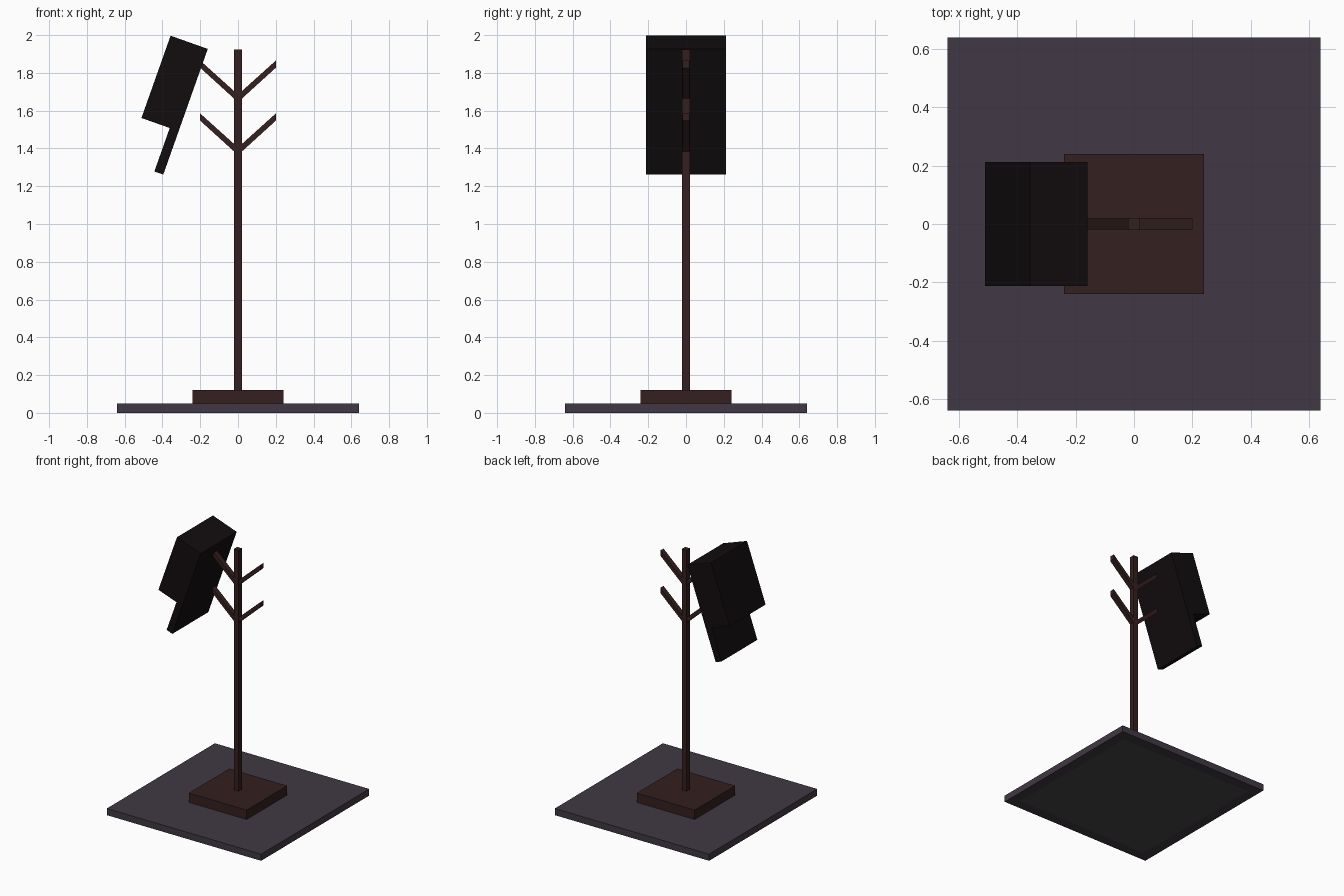
import bpy, bmesh
from math import sin, cos, radians

if "Cube" in bpy.data.objects:
    bpy.data.objects.remove(bpy.data.objects["Cube"])


def material(name, rgb):
    m = bpy.data.materials.new(name)
    m.diffuse_color = (*rgb, 1)
    m.use_nodes = True
    m.node_tree.nodes["Principled BSDF"].inputs["Base Color"].default_value = m.diffuse_color
    return m


slate = material("slate", (0.052, 0.039, 0.056))
pad_grey = material("pad_grey", (0.066, 0.060, 0.066))
wood = material("dark_wood", (0.033, 0.014, 0.013))
felt = material("black_felt", (0.006, 0.004, 0.0045))


def extrude_profile(name, pts, half_y, mat):
    """Extrude an x-z outline symmetrically along y."""
    bm = bmesh.new()
    face = bm.faces.new([bm.verts.new((x, -half_y, z)) for x, z in pts])
    ext = bmesh.ops.extrude_face_region(bm, geom=[face])
    verts = [g for g in ext["geom"] if isinstance(g, bmesh.types.BMVert)]
    bmesh.ops.translate(bm, verts=verts, vec=(0, 2 * half_y, 0))
    bmesh.ops.recalc_face_normals(bm, faces=bm.faces)
    me = bpy.data.meshes.new(name)
    bm.to_mesh(me)
    bm.free()
    me.materials.append(mat)
    ob = bpy.data.objects.new(name, me)
    bpy.context.collection.objects.link(ob)
    return ob


def block(name, half_x, half_y, z0, z1, mat):
    return extrude_profile(name, [(-half_x, z0), (half_x, z0), (half_x, z1), (-half_x, z1)], half_y, mat)


# Floor plate with an inset grey pad on its underside
plate = block("floor_plate", 0.64, 0.64, 0, 0.05, slate)
plate.data.materials.append(pad_grey)
bm = bmesh.new()
bm.from_mesh(plate.data)
bm.normal_update()
under = min(bm.faces, key=lambda f: f.normal.z)
bmesh.ops.inset_region(bm, faces=[under], thickness=0.11)
under.material_index = 1
bm.to_mesh(plate.data)
bm.free()

# Stand foot and pole
block("stand_foot", 0.24, 0.24, 0.05, 0.12, wood)
block("stand_pole", 0.02, 0.02, 0.12, 1.925, wood)

# Two pairs of slanted hooks with vertical end cuts
for level, z in (("lower", 1.365), ("upper", 1.645)):
    for side, s in (("left", -1), ("right", 1)):
        outline = [(0, z), (s * 0.2, z + 0.182), (s * 0.2, z + 0.22), (0, z + 0.04)]
        extrude_profile(f"{level}_{side}_hook", outline, 0.019, wood)

# Tilted cap: block crown with a flat brim, in local (across, down) coordinates
a = radians(19.5)


def tilted(u, v):
    return (-0.16 - u * cos(a) - v * sin(a), 1.927 + u * sin(a) - v * cos(a))


outline = [(0, 0), (0.209, 0), (0.209, 0.462), (0.05, 0.462), (0.05, 0.706), (0, 0.706)]
extrude_profile("hanging_cap", [tilted(u, v) for u, v in outline], 0.213, felt)
